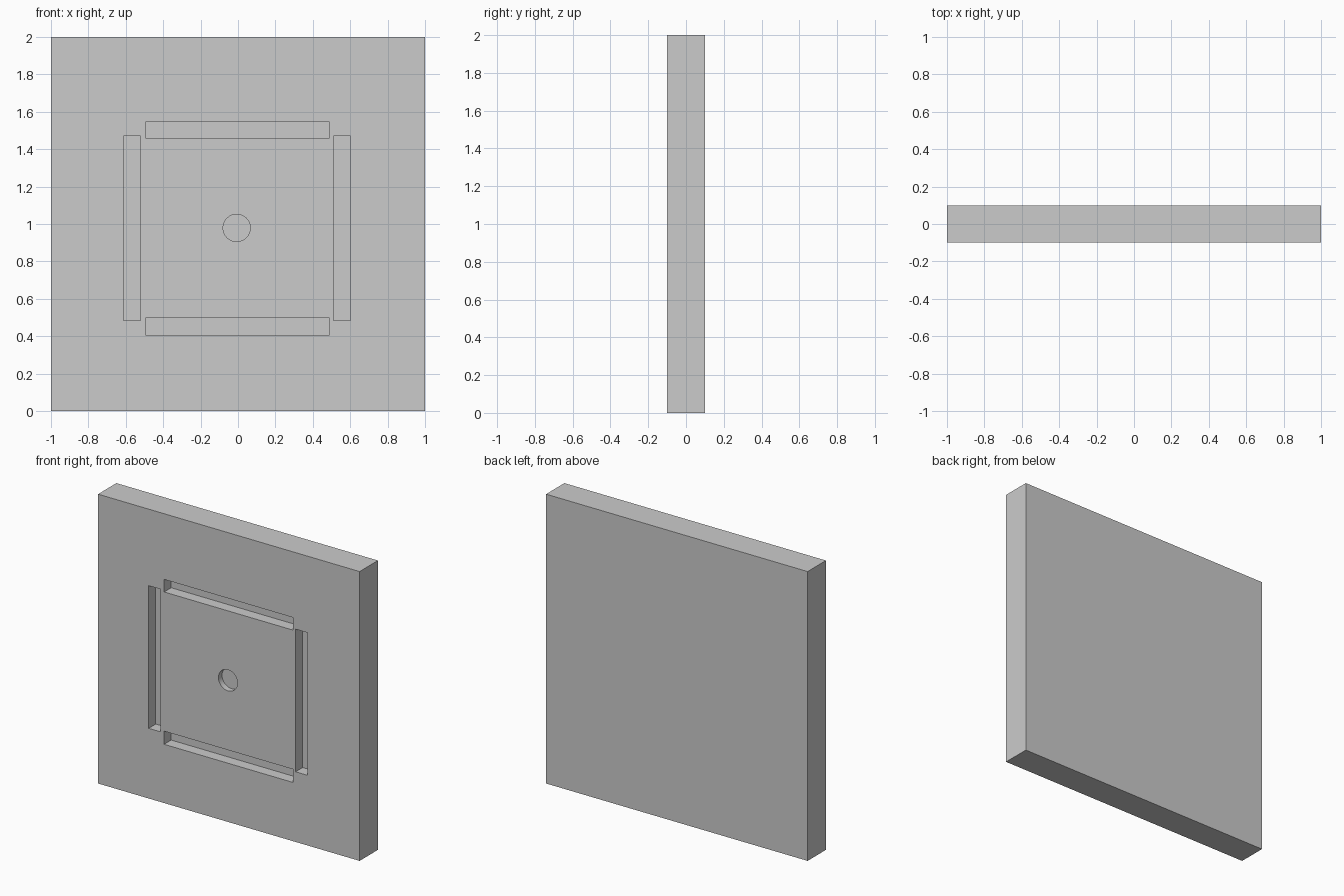
import bpy
import math

if "Cube" in bpy.data.objects:
    bpy.data.objects.remove(bpy.data.objects["Cube"])

FRONT = -0.1       # y of the panel's front face
SLOT_DEPTH = 0.077
HOLE_DEPTH = 0.04


def box(name, x0, x1, y0, y1, z0, z1):
    bpy.ops.mesh.primitive_cube_add(
        size=1, location=((x0 + x1) / 2, (y0 + y1) / 2, (z0 + z1) / 2))
    ob = bpy.context.object
    ob.name = name
    ob.scale = (x1 - x0, y1 - y0, z1 - z0)
    bpy.ops.object.transform_apply(location=False, rotation=False, scale=True)
    return ob


def carve(target, cutter):
    mod = target.modifiers.new(cutter.name, 'BOOLEAN')
    mod.operation = 'DIFFERENCE'
    mod.solver = 'EXACT'
    mod.object = cutter
    bpy.context.view_layer.objects.active = target
    bpy.ops.object.modifier_apply(modifier=mod.name)
    bpy.data.objects.remove(cutter, do_unlink=True)


# Square panel
panel = box("wall_panel", -1, 1, -0.1, 0.1, 0, 2)

# Four shallow slots framing the middle of the front: x0, x1, z0, z1
slots = {
    "top_slot": (-0.495, 0.489, 1.459, 1.546),
    "bottom_slot": (-0.495, 0.489, 0.406, 0.497),
    "left_slot": (-0.613, -0.522, 0.485, 1.471),
    "right_slot": (0.511, 0.602, 0.485, 1.471),
}
for name, (x0, x1, z0, z1) in slots.items():
    carve(panel, box(name, x0, x1, FRONT - 0.1, FRONT + SLOT_DEPTH, z0, z1))

# Round blind hole in the centre
bpy.ops.mesh.primitive_cylinder_add(
    vertices=32, radius=0.073, depth=HOLE_DEPTH + 0.1,
    location=(-0.007, FRONT + (HOLE_DEPTH - 0.1) / 2, 0.979),
    rotation=(math.pi / 2, 0, 0))
hole = bpy.context.object
hole.name = "centre_hole"
carve(panel, hole)

# Smooth hole wall, crisp edges elsewhere
bpy.ops.object.select_all(action='DESELECT')
panel.select_set(True)
bpy.context.view_layer.objects.active = panel
bpy.ops.object.shade_smooth_by_angle(angle=math.radians(30))
